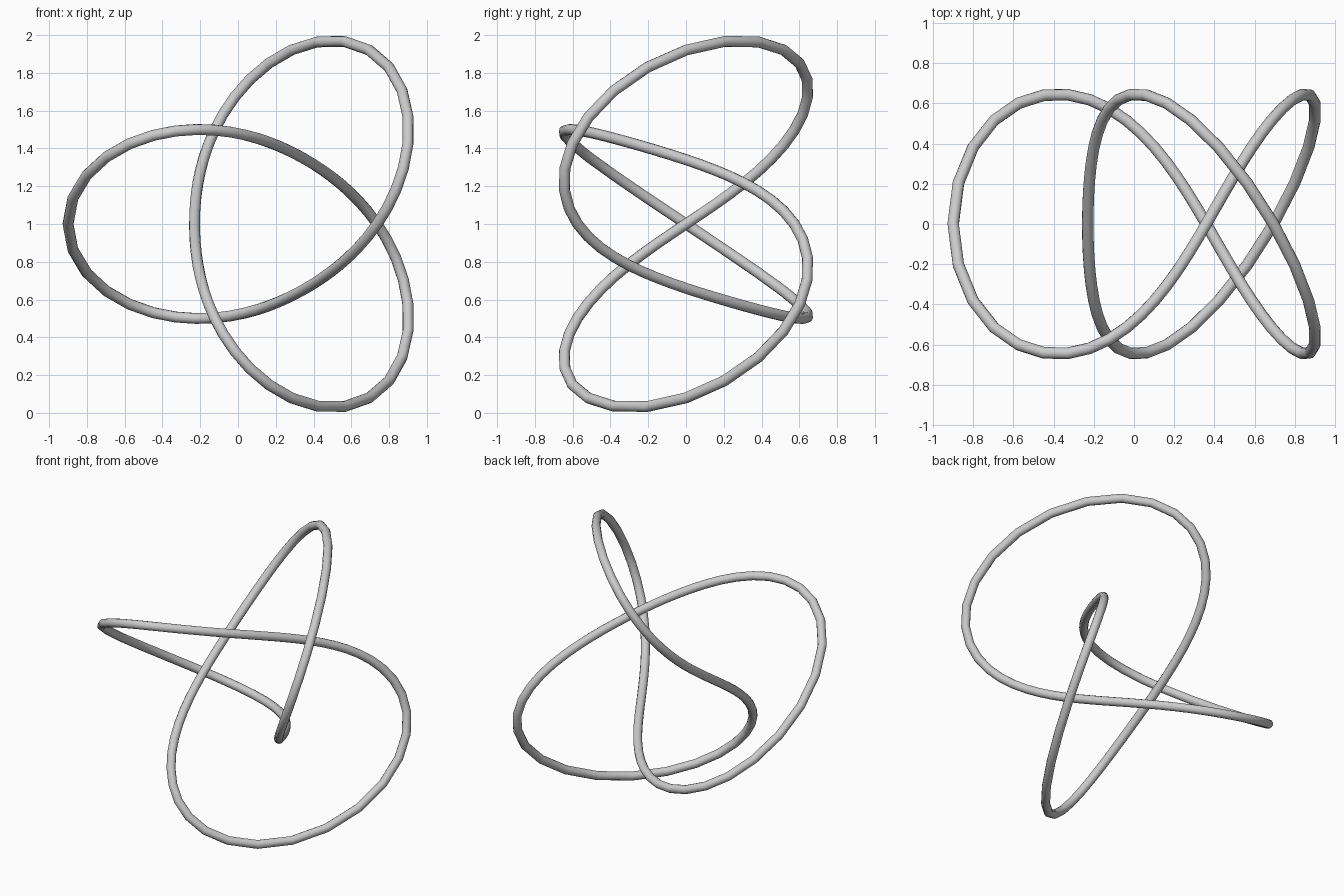
import bpy
from math import sin, cos, tau, radians

cube = bpy.data.objects.get("Cube")
if cube:
    bpy.data.objects.remove(cube, do_unlink=True)

# Grey material
grey = bpy.data.materials.new("light_grey")
grey.use_nodes = True
color = (0.6, 0.6, 0.6, 1)
grey.diffuse_color = color
grey.node_tree.nodes["Principled BSDF"].inputs["Base Color"].default_value = color

# Three-lobed knot path: twice around the axis while winding three times
STEPS = 96
RADIUS, PINCH, TUBE = 0.574, 0.46, 0.029
CENTER_X, CENTER_Z = 0.163, 1.0


def knot_point(t):
    r = RADIUS / (1 - PINCH * cos(3 * t))
    return (CENTER_X - r * cos(2 * t), -r * sin(3 * t), CENTER_Z + r * sin(2 * t))


# Round tube swept along the closed path
curve = bpy.data.curves.new("knot_tube", 'CURVE')
curve.dimensions = '3D'
curve.bevel_depth = TUBE
curve.bevel_resolution = 4
spline = curve.splines.new('POLY')
spline.points.add(STEPS - 1)
for i, p in enumerate(spline.points):
    p.co = (*knot_point(tau * i / STEPS), 1)
spline.use_cyclic_u = True
curve.materials.append(grey)

tube = bpy.data.objects.new("knot_tube", curve)
bpy.context.collection.objects.link(tube)
bpy.ops.object.select_all(action='DESELECT')
tube.select_set(True)
bpy.context.view_layer.objects.active = tube
bpy.ops.object.convert(target='MESH')
bpy.ops.object.shade_smooth_by_angle(angle=radians(40))
